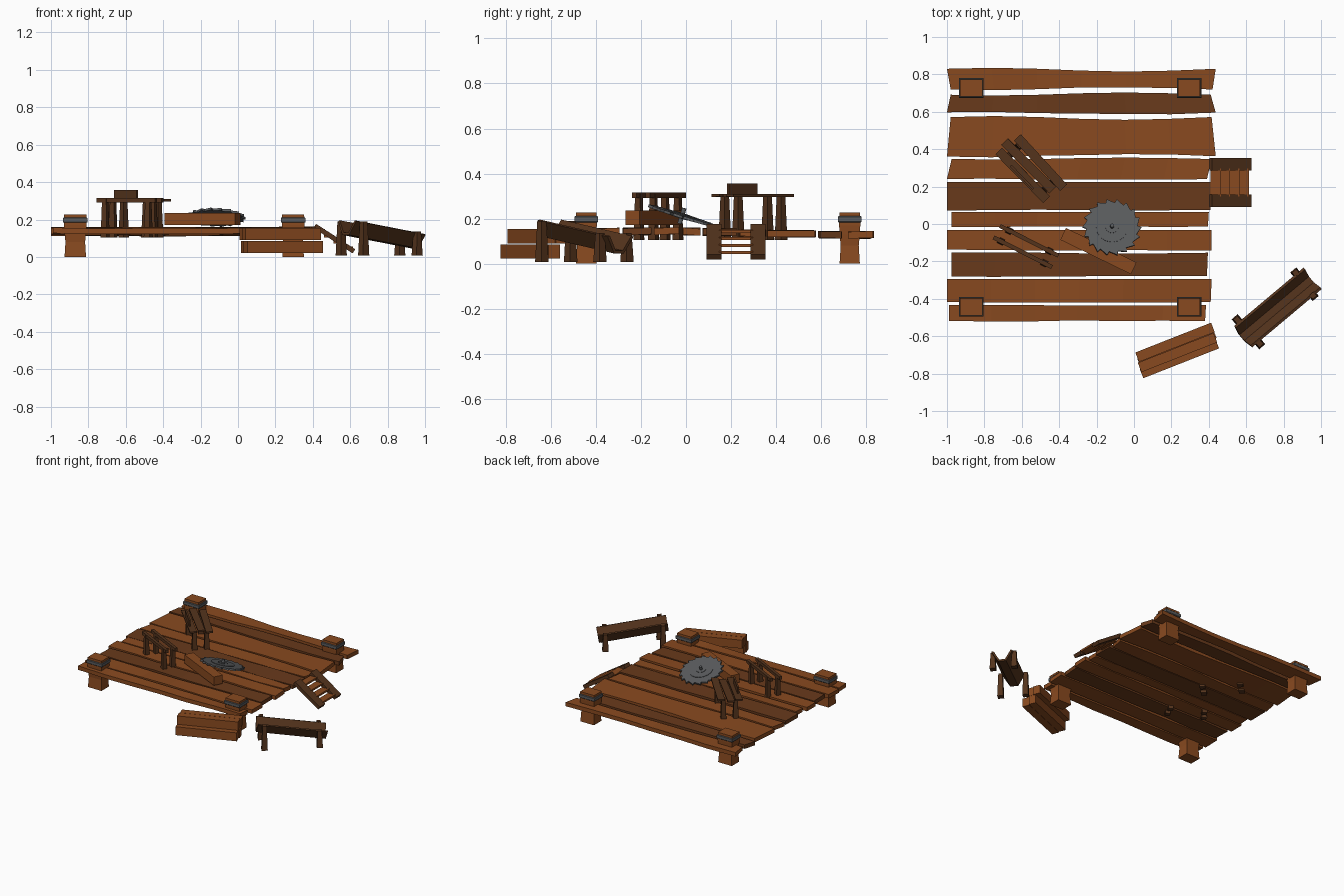
import bpy, bmesh, math, random
from mathutils import Matrix, Vector, Euler

if "Cube" in bpy.data.objects:
    bpy.data.objects.remove(bpy.data.objects["Cube"])

random.seed(4)


def material(name, rgb):
    m = bpy.data.materials.new(name)
    m.diffuse_color = (*rgb, 1)
    m.use_nodes = True
    m.node_tree.nodes["Principled BSDF"].inputs["Base Color"].default_value = m.diffuse_color
    return m


WOOD = material("wood", (0.25, 0.068, 0.014))
DARK = material("dark_wood", (0.14, 0.042, 0.011))
OLD = material("old_wood", (0.09, 0.034, 0.012))
METAL = material("metal", (0.10, 0.105, 0.11))


def finish(name, bm, mat, loc=(0, 0, 0), rot=(0, 0, 0)):
    bmesh.ops.recalc_face_normals(bm, faces=bm.faces)
    me = bpy.data.meshes.new(name)
    bm.to_mesh(me)
    bm.free()
    me.materials.append(mat)
    ob = bpy.data.objects.new(name, me)
    bpy.context.collection.objects.link(ob)
    ob.location, ob.rotation_euler = loc, rot
    return ob


def loft(name, rings, mat, loc=(0, 0, 0), rot=(0, 0, 0)):
    """Skin a row of equal-length point rings and cap both ends."""
    bm = bmesh.new()
    vs = [[bm.verts.new(p) for p in r] for r in rings]
    n = len(vs[0])
    for a, b in zip(vs, vs[1:]):
        for i in range(n):
            bm.faces.new((a[i], a[(i + 1) % n], b[(i + 1) % n], b[i]))
    bm.faces.new(vs[0][::-1])
    bm.faces.new(vs[-1])
    return finish(name, bm, mat, loc, rot)


def rect(w, d, z):
    return [(-w / 2, -d / 2, z), (w / 2, -d / 2, z), (w / 2, d / 2, z), (-w / 2, d / 2, z)]


def box(name, size, mat, loc, rot=(0, 0, 0)):
    w, d, h = size
    return loft(name, [rect(w, d, -h / 2), rect(w, d, h / 2)], mat, loc, rot)


def leg(name, x, y, z0, z1, w, mat, ang):
    loft(name, [rect(w * 1.25, w * 1.25, z0), rect(w * .85, w * .85, z1)], mat, (x, y, 0), (0, 0, ang))


# Deck planks: y low, y high, x left (low/high side), x right (low/high side), top z, wave
planks = [
    (.725, .825, -.98, -1, .42, .437, .143, .010), (.592, .695, -1, -.98, .437, .41, .143, -.008),
    (.366, .567, -1, -.98, .437, .415, .148, .010), (.240, .350, -1, -.975, .39, .415, .150, -.005),
    (.075, .224, -1, -1, .41, .41, .155, 0), (-.015, .064, -.975, -.975, .395, .40, .157, 0),
    (-.140, -.032, -1, -1, .415, .415, .160, 0), (-.278, -.155, -.975, -.975, .39, .395, .158, .003),
    (-.420, -.295, -1, -1, .41, .415, .157, 0), (-.518, -.435, -.99, -.99, .38, .385, .155, .002)]
for k, (y0, y1, xa0, xa1, xb0, xb1, top, wave) in enumerate(planks):
    rings = []
    for i in range(7):
        t = i / 6
        s = wave * math.sin(t * 2 * math.pi + .5)
        xl, xh = xa0 + (xb0 - xa0) * t, xa1 + (xb1 - xa1) * t
        dz = random.uniform(-.003, .003)
        e = random.uniform(-.003, .003)
        yl, yh = y0 - s * .7 + e, y1 + s
        rings.append([(xl, yl, top - .03 + dz), (xh, yh, top - .03 - dz),
                      (xh, yh, top - dz), (xl, yl, top + dz)])
    loft(f"deck_plank_{k}", rings, DARK if k in (1, 4, 7) else WOOD)

# Corner posts with metal bands
for k, (x, y) in enumerate([(-.87, .727), (.295, .727), (-.87, -.443), (.295, -.443)]):
    loft(f"corner_post_{k}", [rect(.115, .09, 0), rect(.105, .08, .08), rect(.115, .09, .13),
                              rect(.12, .094, .17), rect(.118, .092, .228)], WOOD, (x, y, 0))
    loft(f"post_band_{k}", [rect(.125, .098, .183), rect(.132, .105, .187),
                            rect(.132, .105, .207), rect(.125, .098, .211)], METAL, (x, y, 0))

# Saw blade leaning on a beam
teeth, R = 18, .158
outline = []
for i in range(teeth):
    a = 2 * math.pi * i / teeth
    st = 2 * math.pi / teeth
    for r, f in ((R, 0), (R * .87, .15), (R * .92, .6)):
        outline.append((r * math.cos(a + f * st), r * math.sin(a + f * st)))
centre, tilt = Vector((-.118, -.018, .212)), (math.radians(-17), math.radians(2), 0)
loft("saw_blade", [[(x, y, z) for x, y in outline] for z in (-.006, .006)], METAL, centre, tilt)


def disc(name, r, h):
    c = [(r * math.cos(i * math.pi / 8), r * math.sin(i * math.pi / 8)) for i in range(16)]
    loft(name, [[(x, y, z) for x, y in c] for z in (-h, h)], METAL, centre, tilt)


disc("blade_plate", .085, .009)
disc("blade_hub", .035, .012)
disc("blade_axle", .010, .036)
box("deck_beam", (.42, .07, .065), WOOD, (-.19, -.145, .203), (0, 0, math.radians(-26)))

# Slatted bench with a low back
ang = math.radians(-46)
d, p = Vector((math.cos(ang), math.sin(ang), 0)), Vector((-math.sin(ang), math.cos(ang), 0))
c = Vector((-.55, .297, .303))
for k, (off, sh) in enumerate([(-.058, -.005), (0, -.02), (.058, .012)]):
    box(f"bench_slat_{k}", (.365, .05, .012), OLD, c + p * off + d * sh,
        (random.uniform(-.04, .04), 0, ang + random.uniform(-.03, .03)))
box("bench_back", (.175, .012, .055), OLD, c - p * .068 + Vector((0, 0, .026)), (0, 0, ang))
for i in (-1, 1):
    for j in (-1, 1):
        q = c + d * .132 * i + p * .043 * j
        leg("bench_leg", q.x, q.y, .105, .30, .032, OLD, ang)

# Open frame of two rails on legs
ang2 = math.radians(-27)
for k, (a, b) in enumerate([((-.71, -.015), (-.41, -.165)), ((-.755, -.07), (-.435, -.232))]):
    mx, my = (a[0] + b[0]) / 2, (a[1] + b[1]) / 2
    box(f"frame_rail_{k}", (.35, .022, .024), OLD, (mx, my, .303), (0, 0, ang2))
    for t in (.14, .86):
        leg("frame_leg", a[0] + (b[0] - a[0]) * t, a[1] + (b[1] - a[1]) * t, .105, .31, .029, OLD, ang2)

# Steps down from the deck
for k, y in enumerate((.125, .32)):
    box(f"step_side_{k}", (.25, .066, .026), OLD, (.515, y, .098), (0, math.radians(33), 0))
for k in range(4):
    box(f"step_tread_{k}", (.055, .15, .014), WOOD, (.437 + .05 * k, .222, .142 - .031 * k))

# Stacked beams on the ground
a3 = math.radians(21.5)
for k, (x, y, z) in enumerate([(.236, -.692, .054), (.226, -.66, .122)]):
    for s in (-1, 1):
        q = Vector((x, y, z)) + Vector((-math.sin(a3), math.cos(a3), 0)) * s * .028
        q += Vector((math.cos(a3), math.sin(a3), 0)) * s * .004
        box(f"stacked_beam_{k}", (.435, .054, .064), WOOD, q, (0, 0, a3))

# Sloping trough on four legs
a4 = math.radians(40)
prof = [(-.075, .04), (-.028, -.035), (.028, -.035), (.075, .04), (.062, .044), (.02, -.022),
        (-.02, -.022), (-.062, .044)]
bm = bmesh.new()
ends = [[bm.verts.new((x, y, z)) for y, z in prof] for x in (-.245, .245)]
for i in range(8):
    j = (i + 1) % 8
    bm.faces.new((ends[0][i], ends[0][j], ends[1][j], ends[1][i]))
for e in ends:
    for i, j in ((0, 7), (1, 6), (2, 5)):
        bm.faces.new((e[i], e[i + 1], e[j - 1], e[j]))
finish("trough", bm, OLD, (.765, -.45, .116), (0, math.radians(8.5), a4))
for x, y, h in [(.552, -.512, .19), (.672, -.64, .19), (.865, -.262, .135), (.958, -.382, .135)]:
    leg("trough_leg", x, y, 0.008, h, .034, OLD, a4)
